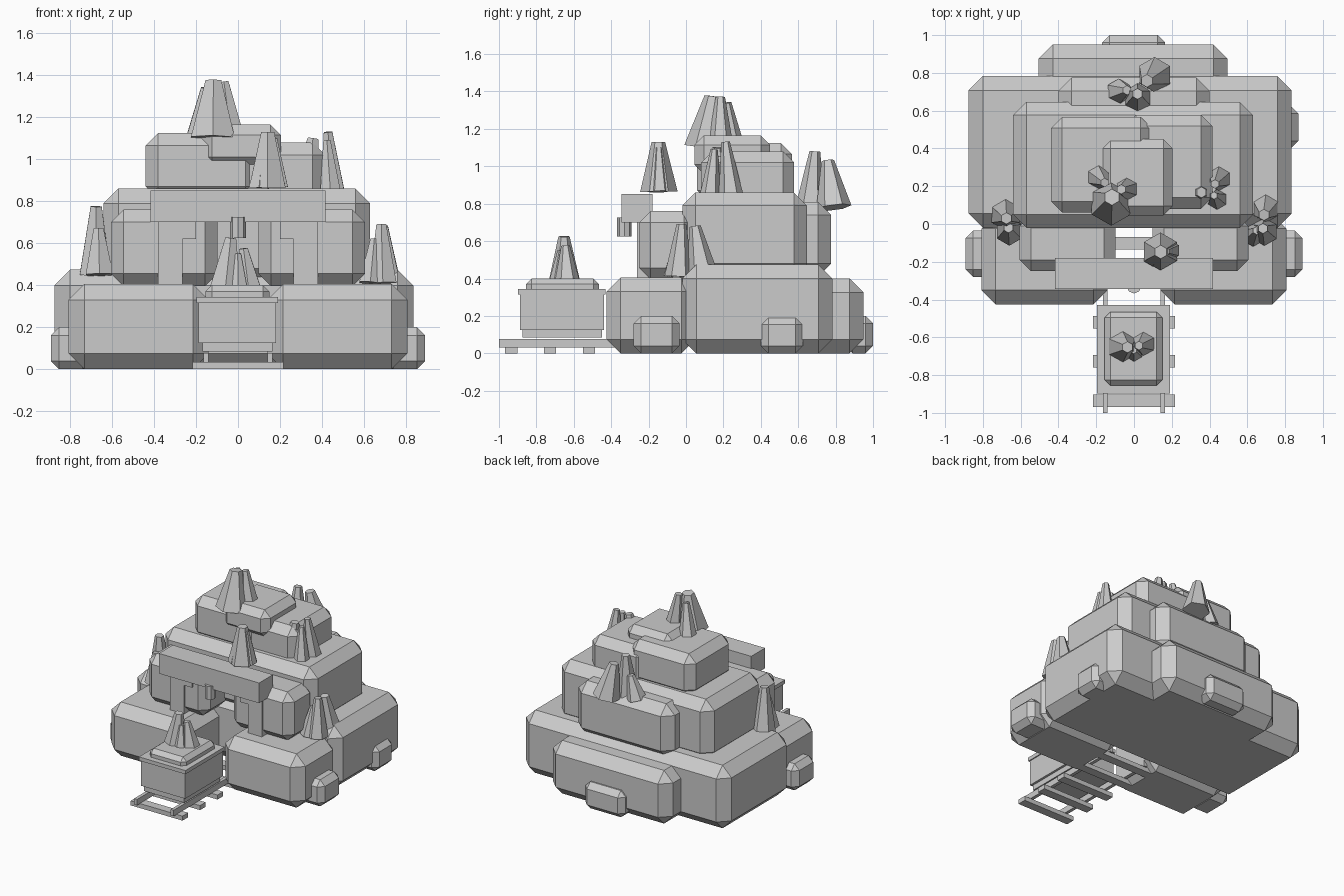
import bpy, bmesh, math
from mathutils import Vector

if "Cube" in bpy.data.objects:
    bpy.data.objects.remove(bpy.data.objects["Cube"])

grey = bpy.data.materials.new("stone grey")
grey.diffuse_color = (0.6, 0.6, 0.6, 1)
grey.use_nodes = True
grey.node_tree.nodes["Principled BSDF"].inputs["Base Color"].default_value = grey.diffuse_color


def finish(name, bm):
    me = bpy.data.meshes.new(name)
    bm.normal_update()
    bm.to_mesh(me)
    bm.free()
    me.materials.append(grey)
    ob = bpy.data.objects.new(name, me)
    bpy.context.collection.objects.link(ob)
    return ob


def box(name, x, y, z, chamfer=0):
    """Box from (min, max) ranges, optionally with every edge chamfered."""
    bm = bmesh.new()
    bmesh.ops.create_cube(bm, size=1)
    for v in bm.verts:
        v.co = Vector([r[0] if c < 0 else r[1] for c, r in zip(v.co, (x, y, z))])
    if chamfer:
        bmesh.ops.bevel(bm, geom=bm.edges[:], offset=chamfer, segments=1,
                        profile=0.5, affect='EDGES')
    return finish(name, bm)


def pair(name, x, y, z, chamfer=0):
    """A box on the right and its mirror image on the left."""
    box(name + "_right", x, y, z, chamfer)
    box(name + "_left", (-x[1], -x[0]), y, z, chamfer)


def frustum(name, base, tip, r1, r2, sides=6):
    """Tapered prism running from base to tip."""
    base, tip = Vector(base), Vector(tip)
    axis = tip - base
    bm = bmesh.new()
    bmesh.ops.create_cone(bm, cap_ends=True, segments=sides, radius1=r1,
                          radius2=r2, depth=axis.length)
    ob = finish(name, bm)
    ob.rotation_mode = 'QUATERNION'
    ob.rotation_quaternion = Vector((0, 0, 1)).rotation_difference(axis)
    ob.location = (base + tip) / 2
    return ob


def cluster(name, z, *crystals):
    """Crystals (x, y, radius, height) that lean in to the cluster's middle."""
    mid = sum((Vector(c[:2]) for c in crystals), Vector((0, 0))) / len(crystals)
    for i, (x, y, r, h) in enumerate(crystals):
        tip = Vector((x, y)).lerp(mid, 0.45)
        frustum(f"{name}_crystal_{i}", (x, y, z), (tip.x, tip.y, z + h), r, r * .36)


# Lower rock tier
box("base_rock", (-.875, .835), (-.02, .783), (0, .474), .075)
box("base_rock_back", (-.505, .495), (.4, .95), (0, .40), .075)
pair("front_rock", (.14, .807), (-.425, .05), (0, .405), .075)

# Small rocks at the foot
pair("foot_rock_front", (.7, .892), (-.28, -.035), (0, .2), .04)
box("foot_rock_side", (.7, .87), (.40, .625), (0, .195), .04)
box("foot_rock_back", (-.17, .165), (.85, 1.0), (0, .2), .04)

# Middle rock tier
box("middle_rock", (-.64, .63), (-.02, .647), (.41, .86), .07)
box("middle_rock_back", (-.40, .40), (.4, .775), (.41, .81), .07)
pair("middle_front_rock", (.098, .605), (-.25, .05), (.395, .76), .06)

# Upper rock tier
box("upper_rock", (-.44, .095), (.06, .567), (.81, 1.125), .06)
box("upper_rock_right", (-.05, .415), (.08, .578), (.80, 1.08), .06)
box("summit_rock", (-.175, .205), (.045, .45), (.96, 1.165), .05)

# Mine entrance
box("entrance_lintel", (-.417, .417), (-.345, -.18), (.70, .852))
pair("entrance_post", (.265, .382), (-.262, -.16), (0, .72))
pair("entrance_bracket", (.20, .27), (-.262, -.2), (.62, .72))
frustum("lantern", (0, -.33, .625), (0, -.33, .725), .038, .038, 8)

# Track
pair("rail", (.14, .165), (-1.0, -.06), (.032, .077))
for i in range(5):
    y = -.935 + i * .208
    box(f"rail_tie_{i}", (-.216, .216), (y - .033, y + .033), (0, .034))

# Mine cart
box("cart_chassis", (-.17, .165), (-.875, -.45), (.085, .13))
box("cart_body", (-.187, .182), (-.888, -.438), (.125, .32))
box("cart_rim", (-.197, .19), (-.897, -.43), (.315, .343))
box("cart_load", (-.155, .15), (-.855, -.465), (.30, .40), .03)

# Crystal clusters
cluster("summit", 1.1, (-.12, .11, .12, .275), (-.19, .25, .065, .24),
        (-.03, .185, .07, .27))
cluster("back", .78, (.11, .79, .095, .25), (-.08, .70, .07, .17), (.02, .665, .08, .3))
cluster("ledge", .85, (.32, .16, .08, .25), (.45, .24, .065, .28), (.44, .13, .055, .24))
cluster("lintel", .865, (.14, -.145, .1, .265), (.1, -.17, .055, .19),
        (.19, -.14, .055, .235))
cluster("left", .45, (-.68, .05, .085, .325), (-.66, -.04, .075, .22))
cluster("right", .41, (.7, .09, .085, .27), (.69, -.04, .075, .28), (.63, -.06, .06, .21))
cluster("cart", .39, (-.06, -.65, .083, .235), (.05, -.635, .065, .185),
        (0, -.68, .05, .16))
